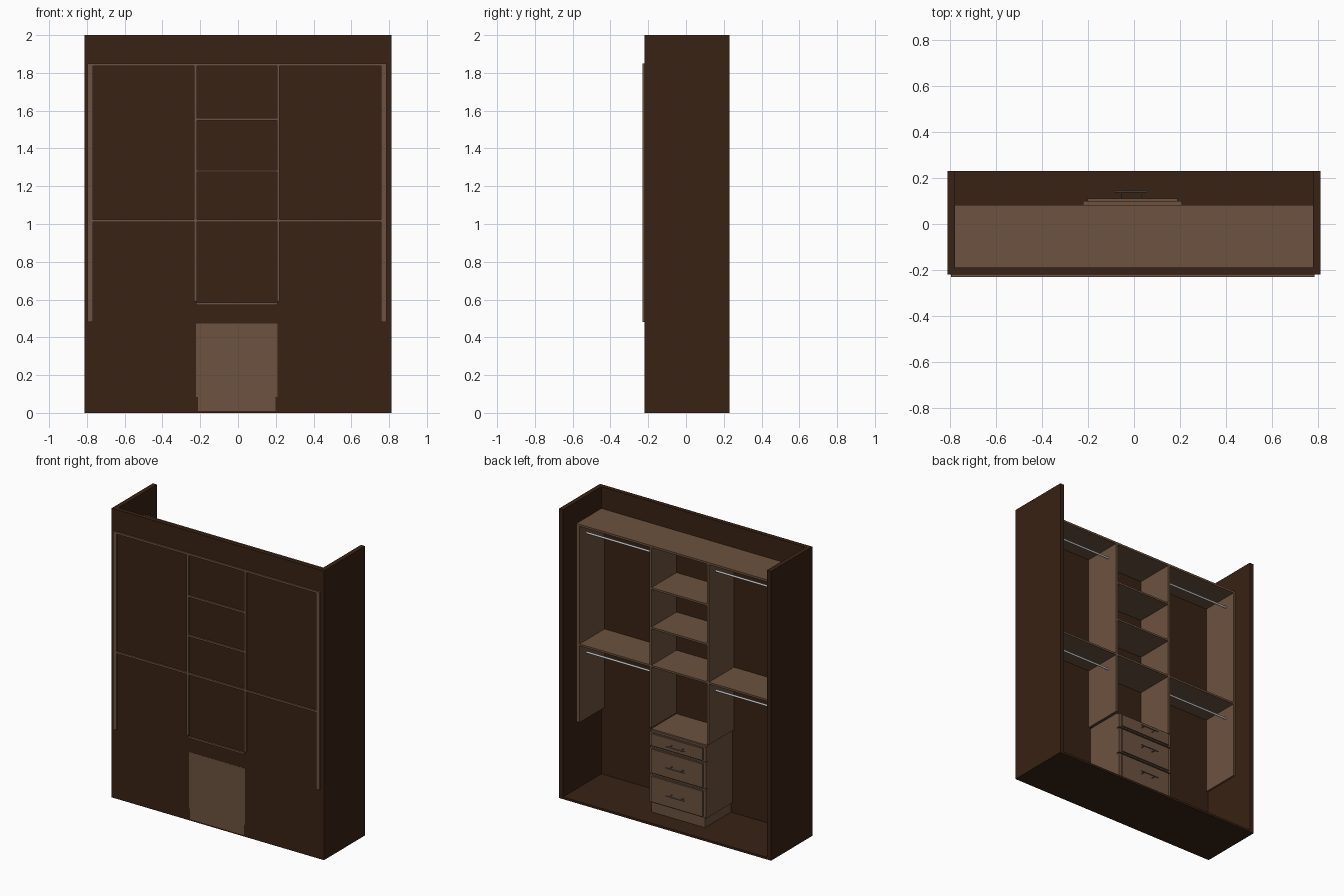
import bpy, math
from mathutils import Vector

if "Cube" in bpy.data.objects:
    bpy.data.objects.remove(bpy.data.objects["Cube"])


def material(name, rgb):
    m = bpy.data.materials.new(name)
    m.diffuse_color = (*rgb, 1)
    m.use_nodes = True
    m.node_tree.nodes["Principled BSDF"].inputs["Base Color"].default_value = m.diffuse_color
    return m


DARK = material("dark_wood", (0.040, 0.016, 0.007))
TAN = material("light_wood", (0.150, 0.085, 0.050))
METAL = material("metal", (0.50, 0.52, 0.54))
STEEL = material("handle_steel", (0.16, 0.14, 0.13))


def box(name, x, y, z, mat):
    """Box from (min, max) pairs along each axis."""
    bpy.ops.mesh.primitive_cube_add(size=1)
    o = bpy.context.object
    o.name = name
    for v in o.data.vertices:
        v.co = [r[0] if c < 0 else r[1] for c, r in zip(v.co, (x, y, z))]
    o.data.materials.append(mat)
    return o


def rod(name, a, b, r, mat):
    """Round bar between two points."""
    a, b = Vector(a), Vector(b)
    bpy.ops.mesh.primitive_cylinder_add(vertices=16, radius=r, depth=(b - a).length,
                                        location=(a + b) / 2)
    o = bpy.context.object
    o.name = name
    o.rotation_euler = (b - a).to_track_quat('Z', 'Y').to_euler()
    o.data.materials.append(mat)
    bpy.ops.object.shade_smooth_by_angle(angle=math.radians(40))
    return o


# outer shell: open at the top and on the +y side
box("back_panel", (-0.78, 0.78), (-0.22, -0.19), (0, 2), DARK)
box("floor_panel", (-0.78, 0.78), (-0.19, 0.23), (0, 0.015), DARK)
for side, s in (("left", -1), ("right", 1)):
    box(f"{side}_wall", sorted((s * 0.78, s * 0.812)), (-0.22, 0.23), (0, 2), DARK)

# inner uprights
DEPTH = (-0.23, 0.083)
box("left_upright", (-0.797, -0.767), DEPTH, (0.48, 1.836), TAN)
box("right_upright", (0.756, 0.786), DEPTH, (0.48, 1.836), TAN)
box("left_divider", (-0.233, -0.217), DEPTH, (0.59, 1.836), TAN)
box("right_divider", (0.206, 0.221), DEPTH, (0.59, 1.836), TAN)

# shelves
box("top_shelf", (-0.797, 0.786), DEPTH, (1.836, 1.85), TAN)
box("left_shelf", (-0.767, -0.233), DEPTH, (1.010, 1.023), TAN)
box("right_shelf", (0.221, 0.756), DEPTH, (1.010, 1.023), TAN)
for i, z in enumerate((1.016, 1.28, 1.553)):
    box(f"middle_shelf_{i + 1}", (-0.217, 0.206), DEPTH, (z - 0.006, z + 0.007), TAN)

# hanging rods
for z in (0.937, 1.763):
    rod("left_hanging_rod", (-0.767, 0.005, z), (-0.233, 0.005, z), 0.007, METAL)
    rod("right_hanging_rod", (0.221, 0.005, z), (0.756, 0.005, z), 0.007, METAL)

# drawer cabinet
box("drawer_cabinet_lower", (-0.222, 0.208), (-0.221, 0.08), (0.083, 0.473), TAN)
box("drawer_cabinet_upper", (-0.222, 0.208), (-0.215, 0.08), (0.473, 0.572), TAN)
box("drawer_cabinet_top", (-0.222, 0.208), DEPTH, (0.572, 0.584), TAN)
box("plinth", (-0.211, 0.199), (-0.221, 0.092), (0.01, 0.083), TAN)

# drawer fronts with stepped face and bar handles
for i, (z0, z1) in enumerate(((0.086, 0.279), (0.287, 0.467), (0.475, 0.574))):
    box(f"drawer_front_{i + 1}", (-0.222, 0.208), (0.08, 0.10), (z0, z1), TAN)
    box(f"drawer_face_{i + 1}", (-0.203, 0.189), (0.10, 0.11), (z0 + 0.008, z1 - 0.008), TAN)
    z = (z0 + z1) / 2
    rod(f"handle_bar_{i + 1}", (-0.084, 0.141, z), (0.056, 0.141, z), 0.004, STEEL)
    for x in (-0.058, 0.03):
        rod(f"handle_post_{i + 1}", (x, 0.109, z), (x, 0.141, z), 0.003, STEEL)
